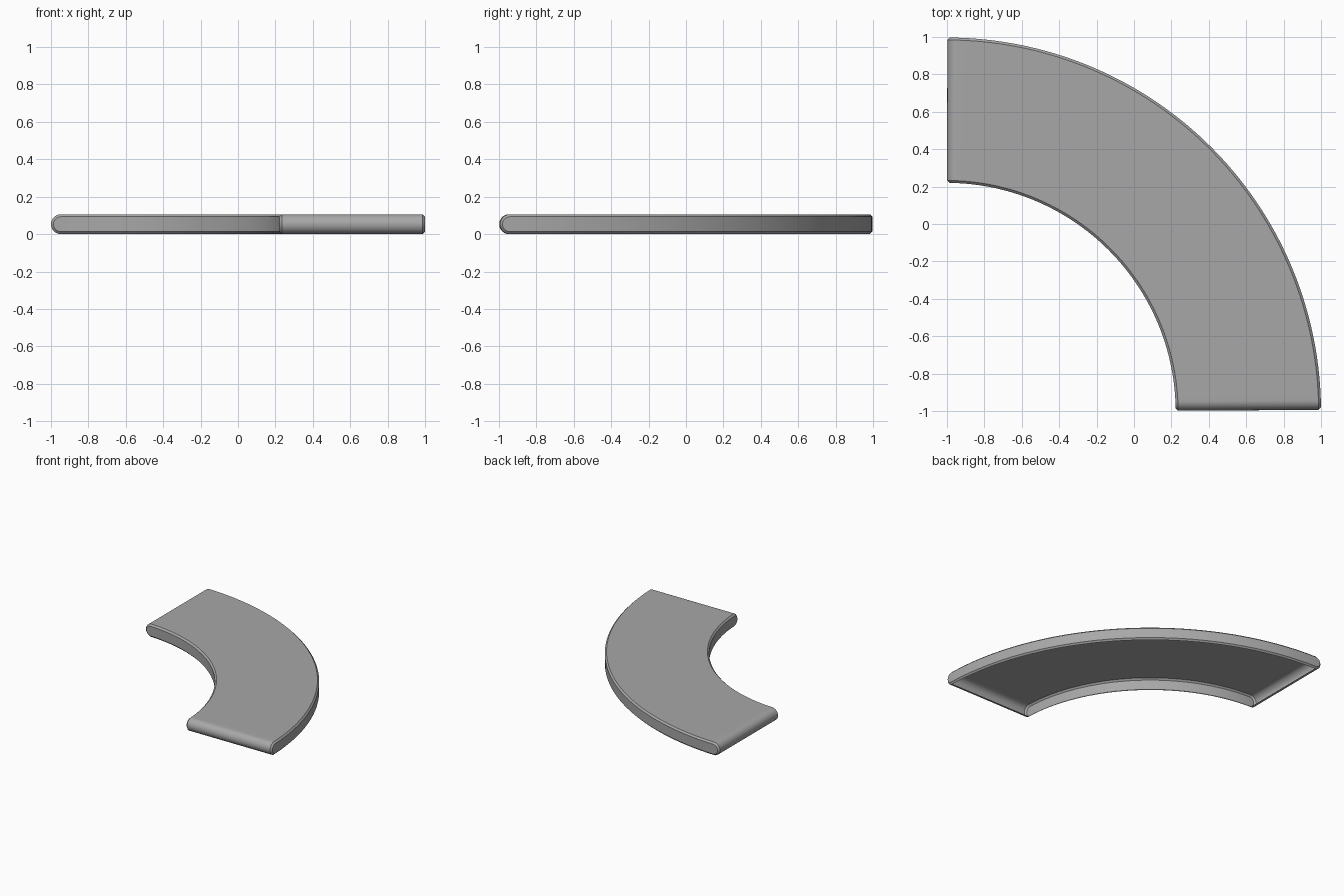
import bpy, bmesh, math

cube = bpy.data.objects.get("Cube")
if cube:
    bpy.data.objects.remove(cube, do_unlink=True)

CENTRE_X, CENTRE_Y = -1.003, -1.006
INNER, OUTER = 1.226, 2.003
HALF = 0.053            # half the slab thickness
BEVEL = 0.013
START, END = math.radians(0.35), math.radians(89.85)
ARC_STEPS, CAP_STEPS = 64, 10

grey = bpy.data.materials.new("grey")
grey.use_nodes = True
colour = (0.39, 0.39, 0.39, 1)
grey.diffuse_color = colour
grey.node_tree.nodes["Principled BSDF"].inputs["Base Color"].default_value = colour


def side_outline(radius, inset):
    """Long round-ended outline, standing upright and bent around the arc."""
    h = HALF - inset
    first, last = START + HALF / radius, END - HALF / radius
    turns = [math.pi / 2 * i / CAP_STEPS for i in range(CAP_STEPS + 1)]
    half = [(first - h * math.cos(t) / radius, h * math.sin(t)) for t in turns[:-1]]
    half += [(first + (last - first) * i / ARC_STEPS, h) for i in range(ARC_STEPS)]
    half += [(last + h * math.sin(t) / radius, h * math.cos(t)) for t in turns]
    outline = half + [(a, -z) for a, z in half[-2:0:-1]]
    return [(CENTRE_X + radius * math.cos(a), CENTRE_Y + radius * math.sin(a), HALF + z)
            for a, z in outline]


# Chamfered rim on the inner and outer edges
steps = [(INNER, BEVEL), (INNER + BEVEL, 0), (OUTER - BEVEL, 0), (OUTER, BEVEL)]

bm = bmesh.new()
rings = [[bm.verts.new(p) for p in side_outline(r, inset)] for r, inset in steps]
count = len(rings[0])

# Top, underside, rounded ends and chamfers
for a, b in zip(rings, rings[1:]):
    for i in range(count):
        j = (i + 1) % count
        bm.faces.new((a[i], a[j], b[j], b[i]))

# Curved inner and outer sides, upper points joined to lower ones
for ring in (rings[0], rings[-1]):
    for i in range(count // 2):
        quad = (ring[i], ring[i + 1], ring[-i - 1], ring[-i % count])
        bm.faces.new(list(dict.fromkeys(quad)))

bmesh.ops.recalc_face_normals(bm, faces=bm.faces)

# Open the flat underside, leaving a hollow shell
underside = [f for f in bm.faces if all(v.co.z < 0.0001 for v in f.verts)]
bmesh.ops.delete(bm, geom=underside, context='FACES')

mesh = bpy.data.meshes.new("curved_slab")
bm.to_mesh(mesh)
bm.free()
mesh.materials.append(grey)

slab = bpy.data.objects.new("curved_slab", mesh)
bpy.context.collection.objects.link(slab)
bpy.context.view_layer.objects.active = slab
slab.select_set(True)
bpy.ops.object.shade_smooth_by_angle(angle=math.radians(35))
